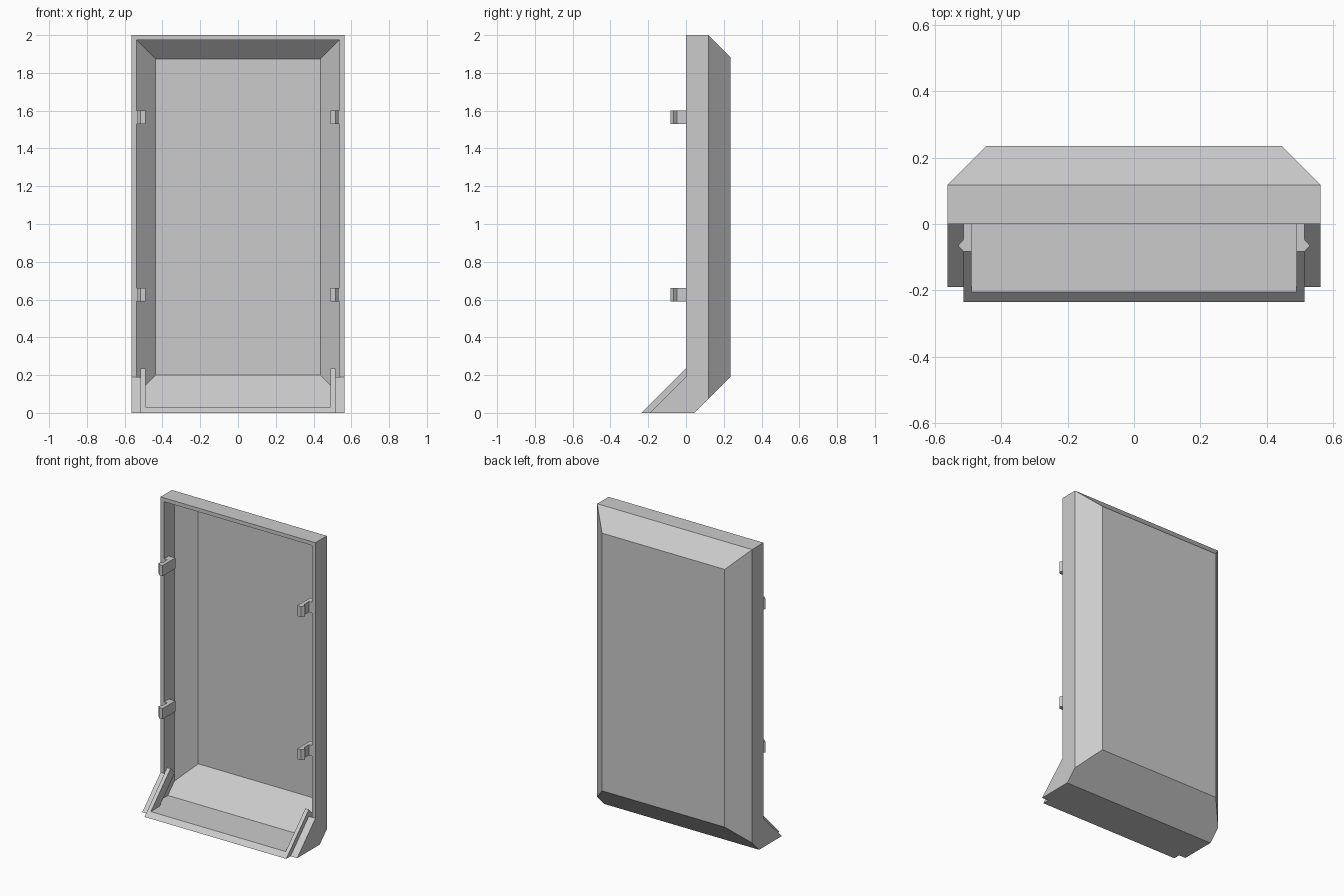
import bpy, bmesh
from mathutils import Vector

cube = bpy.data.objects.get("Cube")
if cube:
    bpy.data.objects.remove(cube)

grey = bpy.data.materials.new("light grey plastic")
grey.use_nodes = True
grey.diffuse_color = (0.6, 0.6, 0.6, 1)
grey.node_tree.nodes["Principled BSDF"].inputs["Base Color"].default_value = (0.6, 0.6, 0.6, 1)


def prism(name, points, direction, chamfer=None):
    """Extrude a closed profile, then optionally cut both side corners at 45 degrees."""
    bm = bmesh.new()
    face = bm.faces.new([bm.verts.new(p) for p in points])
    ext = bmesh.ops.extrude_face_region(bm, geom=[face])
    new = [v for v in ext["geom"] if isinstance(v, bmesh.types.BMVert)]
    bmesh.ops.translate(bm, verts=new, vec=direction)
    if chamfer:
        for side in (-1, 1):
            geom = bm.verts[:] + bm.edges[:] + bm.faces[:]
            cut = bmesh.ops.bisect_plane(bm, geom=geom, plane_co=(side * chamfer, 0, 0),
                                         plane_no=Vector((side, 1, 0)).normalized(), clear_outer=True)
            rim = [e for e in cut["geom_cut"] if isinstance(e, bmesh.types.BMEdge)]
            bmesh.ops.holes_fill(bm, edges=rim, sides=0)
    bmesh.ops.recalc_face_normals(bm, faces=bm.faces[:])
    mesh = bpy.data.meshes.new(name)
    bm.to_mesh(mesh)
    bm.free()
    mesh.materials.append(grey)
    obj = bpy.data.objects.new(name, mesh)
    bpy.context.collection.objects.link(obj)
    return obj


def side_prism(name, profile, x0, x1, chamfer=None):
    """Profile in y and z, swept from x0 to x1."""
    return prism(name, [(x0, y, z) for y, z in profile], (x1 - x0, 0, 0), chamfer)


# Tray shell with chamfered back and sloping foot
shell = side_prism("shell", [(-0.19, 0), (0.045, 0), (0.235, 0.19), (0.235, 1.883),
                             (0.118, 2), (0, 2), (0, 0.19)], -0.563, 0.563, 0.681)
cavity = side_prism("cavity_cutter", [(-0.5, 0.03), (0.04, 0.03), (0.21, 0.2), (0.21, 1.873),
                                      (0.108, 1.975), (-0.5, 1.975)], -0.538, 0.538, 0.646)
cavity.hide_render = True
mod = shell.modifiers.new("hollow", 'BOOLEAN')
mod.operation = 'DIFFERENCE'
mod.solver = 'EXACT'
mod.object = cavity
bpy.context.view_layer.objects.active = shell
bpy.ops.object.modifier_apply(modifier=mod.name)
bpy.data.objects.remove(cavity)

# Raised lip around the sloping foot opening
side_prism("bottom_lip", [(-0.235, 0), (0.03, 0), (0.03, 0.03), (-0.205, 0.03)], -0.515, 0.515)
for s, side in ((1, "left"), (-1, "right")):
    side_prism(side + "_lip", [(-0.235, 0), (0, 0.235), (0.045, 0.19), (-0.145, 0)],
               s * 0.49, s * 0.515)
    side_prism(side + "_rim", [(-0.19, 0), (0, 0.19), (0.022, 0.168), (-0.145, 0)],
               s * 0.515, s * 0.55)

    # Snap hooks with outward barbs
    hook = [(0.55, 0.05), (0.49, 0.05), (0.49, -0.083), (0.515, -0.083),
            (0.531, -0.065), (0.515, -0.047), (0.515, 0.002), (0.55, 0.002)]
    for z, level in ((0.59, "lower"), (1.53, "upper")):
        prism(f"{side}_{level}_hook", [(s * x, y, z) for x, y in hook], (0, 0, 0.07))
